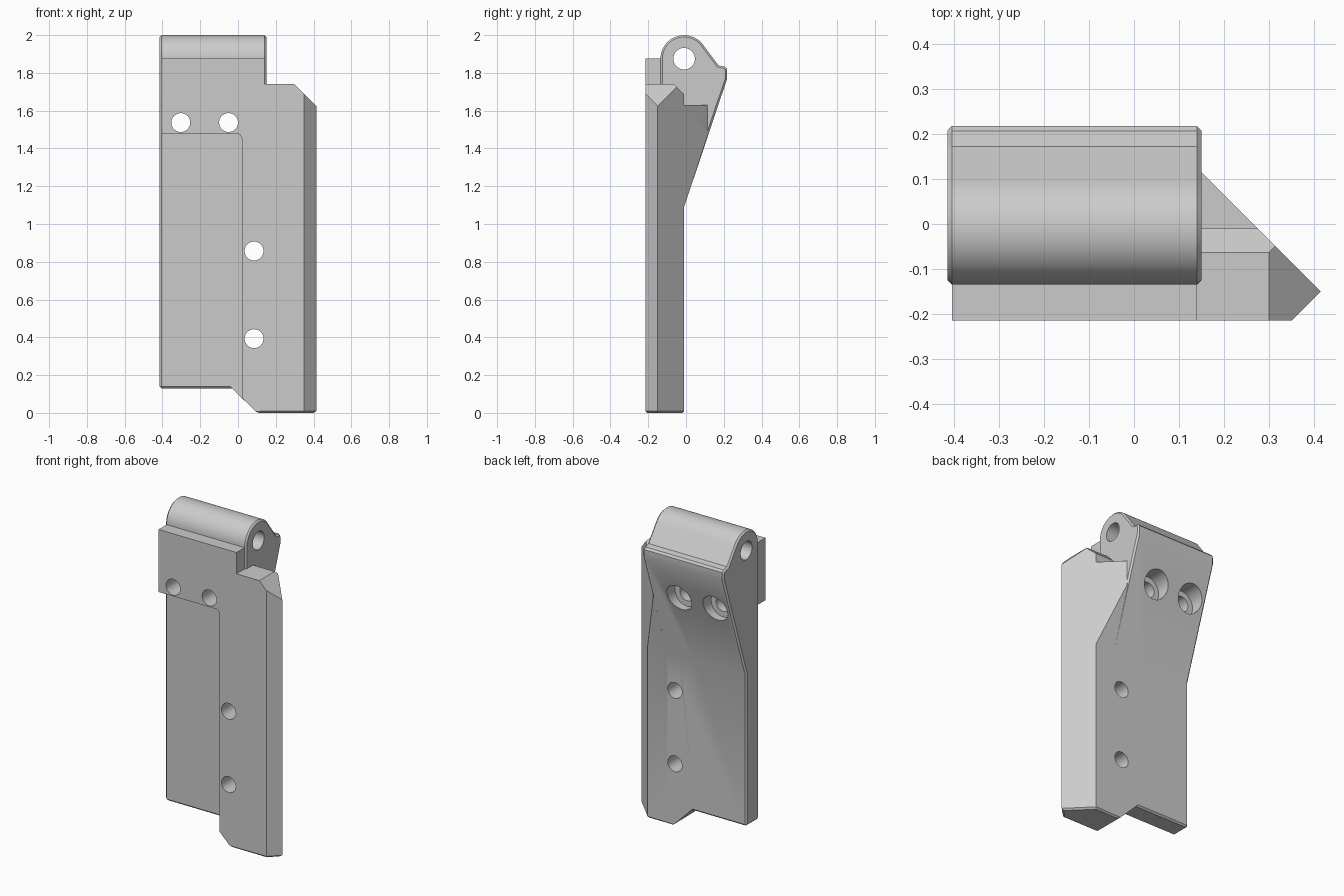
import bpy, bmesh
from math import sin, cos, radians, pi
from mathutils import Vector

if "Cube" in bpy.data.objects:
    bpy.data.objects.remove(bpy.data.objects["Cube"])

steel = bpy.data.materials.new("light grey metal")
steel.use_nodes = True
GREY = (0.6, 0.6, 0.6, 1)
steel.diffuse_color = GREY
steel.node_tree.nodes["Principled BSDF"].inputs["Base Color"].default_value = GREY


def prism(name, outline, axis, low, high, cuts=(), bevel_ends=()):
    """Extrude a 2D outline along an axis, slice it by planes, bevel the ends."""
    bm = bmesh.new()
    verts = []
    for a, b in outline:
        co = [a, b]
        co.insert(axis, low)
        verts.append(bm.verts.new(co))
    face = bm.faces.new(verts)
    new = bmesh.ops.extrude_face_region(bm, geom=[face])["geom"]
    shift = Vector((0, 0, 0))
    shift[axis] = high - low
    bmesh.ops.translate(bm, vec=shift, verts=[g for g in new if isinstance(g, bmesh.types.BMVert)])
    for point, normal in cuts:
        res = bmesh.ops.bisect_plane(bm, geom=bm.verts[:] + bm.edges[:] + bm.faces[:], dist=1e-5,
                                     plane_co=point, plane_no=normal, clear_outer=True)
        rim = [g for g in res["geom_cut"] if isinstance(g, bmesh.types.BMEdge)]
        bmesh.ops.edgenet_fill(bm, edges=rim)
    bmesh.ops.recalc_face_normals(bm, faces=bm.faces)
    for end in bevel_ends:
        rim = [e for e in bm.edges if all(abs(v.co[axis] - end) < 1e-5 for v in e.verts)]
        bmesh.ops.bevel(bm, geom=rim, offset=0.01, segments=1, affect='EDGES')
    mesh = bpy.data.meshes.new(name)
    bm.to_mesh(mesh)
    bm.free()
    mesh.materials.append(steel)
    ob = bpy.data.objects.new(name, mesh)
    bpy.context.collection.objects.link(ob)
    return ob


def circle(a, b, r, n=48):
    return [(a + r * cos(2 * pi * i / n), b + r * sin(2 * pi * i / n)) for i in range(n)]


def combine(target, other, operation):
    mod = target.modifiers.new("join", 'BOOLEAN')
    mod.operation, mod.solver, mod.object = operation, 'EXACT', other
    bpy.context.view_layer.objects.active = target
    bpy.ops.object.modifier_apply(modifier=mod.name)
    bpy.data.objects.remove(other)


# Hinge leaf: thin plate, sloping back and round knuckle in one side profile
PIN_Y, PIN_Z, KNUCKLE = -0.01, 1.875, 0.125
leaf = [(-0.135, 0.14), (-0.125, 0.13), (-0.02, 0.13), (-0.01, 0.14), (-0.01, 1.09),
        (0.218, 1.77), (0.218, 1.82), (0.207, 1.833), (0.172, 1.84)]
for i in range(25):
    t = radians(33 + (180 - 33) * i / 24)
    leaf.append((PIN_Y + KNUCKLE * cos(t), PIN_Z + KNUCKLE * sin(t)))
body = prism("hinge_bracket", leaf, 0, -0.415, 0.15, bevel_ends=(-0.415, 0.15))

# Raised side rail with a mitred edge, trimmed at its corners
rail = prism("side_rail",
             [(-0.05, -0.135), (0.02, -0.135), (0.02, -0.215), (0.35, -0.215),
              (0.415, -0.15), (0.275, -0.01), (-0.05, -0.01)], 2, 0, 1.74,
             cuts=[((-0.03, 0, 0.13), (-1, 0, -1)),
                   ((0.3, 0, 1.74), (1, 0, 1)),
                   ((0, -0.063, 1.74), (0, 1, 1))],
             bevel_ends=(0,))

# Gusset filling the corner behind the rail
gusset = prism("gusset",
               [(-0.05, 1.09), (-0.01, 1.09), (0.115, 1.468), (0.115, 1.63), (-0.05, 1.63)],
               0, 0.05, 0.4, cuts=[((0.265, 0, 0), (1, 1, 0))])

# Thick front pad with a rounded inner corner
pad = [(-0.405, 1.48)]
for i in range(9):
    t = radians(90 - 90 * i / 8)
    pad.append((-0.01 + 0.03 * cos(t), 1.45 + 0.03 * sin(t)))
pad += [(0.14, 1.45), (0.14, 1.875), (-0.405, 1.875)]
front_pad = prism("front_pad", pad, 1, -0.215, -0.1)

for part in (rail, gusset, front_pad):
    combine(body, part, 'UNION')

# Pin bore and screw holes, the upper pair counterbored from the back
combine(body, prism("pin_bore", circle(PIN_Y, PIN_Z, 0.057), 0, -1, 1), 'DIFFERENCE')
for x, z, counterbored in ((-0.303, 1.537, True), (-0.05, 1.537, True),
                           (0.085, 0.857, False), (0.085, 0.393, False)):
    combine(body, prism("screw_hole", circle(x, z, 0.05), 1, -1, 1), 'DIFFERENCE')
    if counterbored:
        combine(body, prism("counterbore", circle(x, z, 0.085), 1, 0.06, 1), 'DIFFERENCE')

bpy.ops.object.select_all(action='DESELECT')
body.select_set(True)
bpy.context.view_layer.objects.active = body
bpy.ops.object.shade_smooth_by_angle(angle=radians(25))
